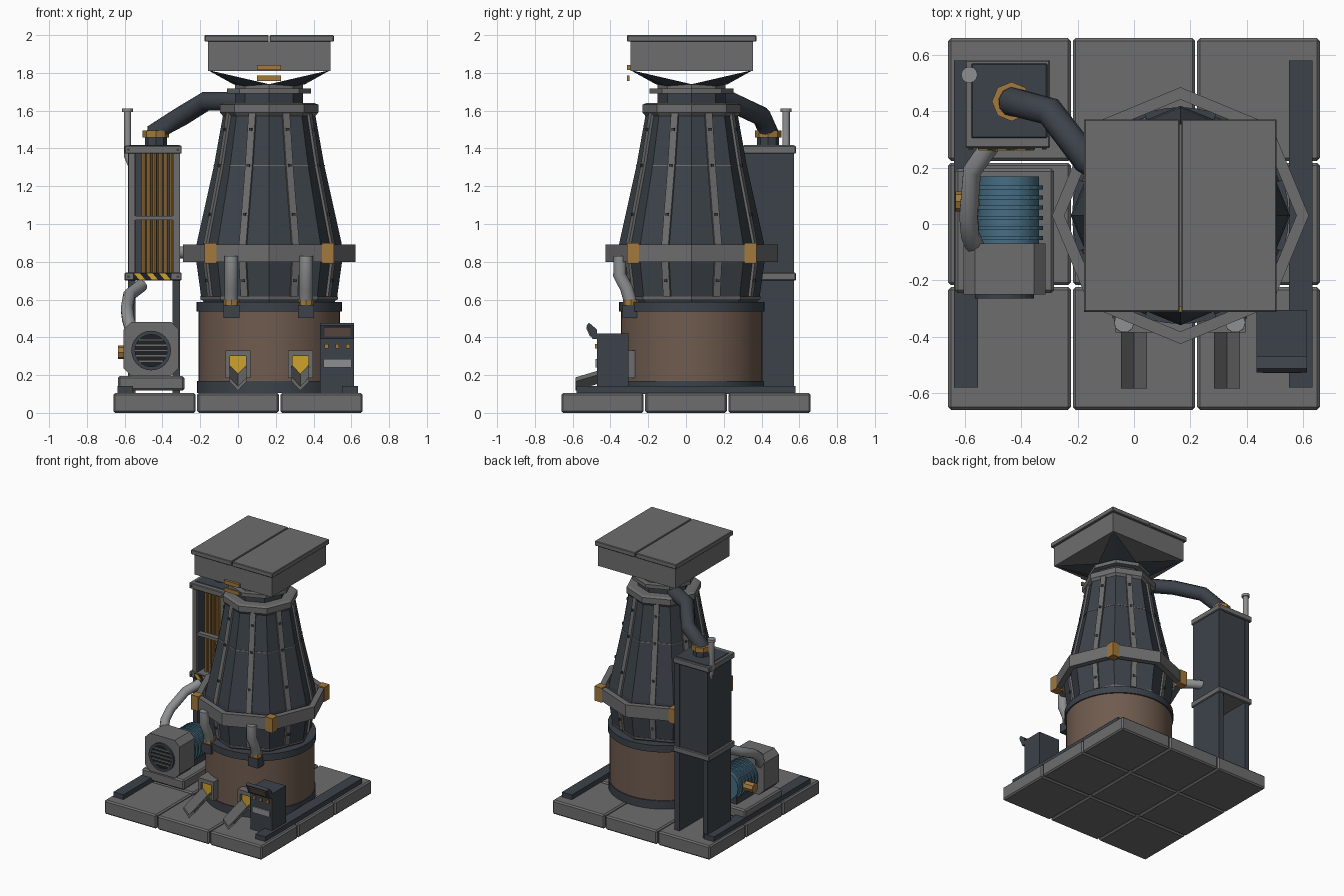
import bpy, bmesh
from math import sin, cos, pi, radians
from mathutils import Vector, Matrix

cube = bpy.data.objects.get("Cube")
if cube:
    bpy.data.objects.remove(cube)


def material(name, *rgb):
    m = bpy.data.materials.new(name)
    m.use_nodes = True
    m.diffuse_color = (*rgb, 1)
    m.node_tree.nodes["Principled BSDF"].inputs["Base Color"].default_value = (*rgb, 1)
    return m


GRAY = material("steel gray", .155, .155, .158)
DARK = material("dark slate", .045, .055, .068)
BROWN = material("fired brick", .16, .105, .077)
ORANGE = material("bronze", .36, .19, .045)
YELLOW = material("hot yellow", .62, .36, .025)
BLUE = material("motor blue", .06, .155, .23)
LIGHT = material("light pipe gray", .27, .275, .285)
BLACK = material("soot black", .014, .015, .017)
CX, CY = .165, .03      # furnace axis


def finish(name, bm, mat, smooth=False):
    bmesh.ops.recalc_face_normals(bm, faces=bm.faces)
    me = bpy.data.meshes.new(name)
    bm.to_mesh(me)
    bm.free()
    me.materials.append(mat)
    ob = bpy.data.objects.new(name, me)
    bpy.context.collection.objects.link(ob)
    if smooth:
        bpy.ops.object.select_all(action='DESELECT')
        ob.select_set(True)
        bpy.context.view_layer.objects.active = ob
        bpy.ops.object.shade_smooth_by_angle(angle=radians(30))
    return ob


def box(name, x, y, z, mat, bevel=0, rot=None):
    """Box from (min, max) ranges, optionally bevelled and turned on its centre."""
    bm = bmesh.new()
    bmesh.ops.create_cube(bm, size=1)
    for v in bm.verts:
        v.co = Vector(v.co[i] * (r[1] - r[0]) for i, r in enumerate((x, y, z)))
    if bevel:
        bmesh.ops.bevel(bm, geom=bm.edges[:], offset=bevel, segments=1, affect='EDGES')
    mid = Matrix.Translation([(r[0] + r[1]) / 2 for r in (x, y, z)])
    bm.transform(mid @ rot if rot else mid)
    return finish(name, bm, mat)


def lathe(name, profile, mat, sides=8, at=(CX, CY, 0), axis='Z', ring=False, smooth=False):
    """Spin a (radius, height) profile; ring joins its ends, otherwise ends are capped."""
    bm = bmesh.new()
    rows = [[bm.verts.new((r * cos(2 * pi * i / sides), r * sin(2 * pi * i / sides), h))
             for i in range(sides)] for r, h in profile]
    for a, b in zip(rows, rows[1:] + rows[:1] if ring else rows[1:]):
        for i in range(sides):
            j = (i + 1) % sides
            bm.faces.new((a[i], a[j], b[j], b[i]))
    if not ring:
        bm.faces.new(rows[0])
        bm.faces.new(rows[-1])
    turn = {'Z': Matrix(), 'Y': Matrix.Rotation(pi / 2, 4, 'X'), 'X': Matrix.Rotation(-pi / 2, 4, 'Y')}
    bm.transform(Matrix.Translation(at) @ turn[axis])
    return finish(name, bm, mat, smooth)


def drum(name, r, lo, hi, mat, **kw):
    return lathe(name, [(r, lo), (r, hi)], mat, **kw)


def extrude(name, outline, axis, lo, hi, mat):
    """Extrude a 2D outline along X or Y."""
    bm = bmesh.new()
    put = (lambda p, d: (d, p[0], p[1])) if axis == 'X' else (lambda p, d: (p[0], d, p[1]))
    a, b = [[bm.verts.new(put(p, d)) for p in outline] for d in (lo, hi)]
    bm.faces.new(a)
    bm.faces.new(b)
    for i in range(len(a)):
        bm.faces.new((a[i - 1], a[i], b[i], b[i - 1]))
    return finish(name, bm, mat)


def tube(name, pts, r, mat):
    cu = bpy.data.curves.new(name, 'CURVE')
    cu.dimensions = '3D'
    cu.bevel_depth, cu.bevel_resolution, cu.use_fill_caps = r, 3, True
    sp = cu.splines.new('POLY')
    sp.points.add(len(pts) - 1)
    for p, co in zip(sp.points, pts):
        p.co = (*co, 1)
    ob = bpy.data.objects.new(name, cu)
    bpy.context.collection.objects.link(ob)
    cu.materials.append(mat)
    return ob


# Ground slabs and side rails
cuts = [(-.66, -.224), (-.217, .217), (.224, .66)]
for x in cuts:
    for y in cuts:
        box("base_slab", x, y, (0, .106), GRAY, .01)
for x in (-.597, .593):
    box("base_rail", (x - .042, x + .042), (-.58, .58), (.1, .142), DARK)

# Brick hearth with steel hoops
drum("hearth", .375, .11, .56, BROWN, sides=48, smooth=True)
drum("hearth_bottom_hoop", .382, .106, .168, DARK, sides=48, smooth=True)
drum("hearth_top_hoop", .385, .537, .588, DARK, sides=48, smooth=True)

# Octagonal shaft with ribs on the middle of every side
shaft = [(.345, .58), (.36, .615), (.39, .83), (.383, .9), (.292, 1.31), (.24, 1.6)]
lathe("shaft", shaft, DARK)
lathe("shaft_foot_band", [(.352, .598), (.362, .598), (.365, .615), (.355, .615)], GRAY, ring=True)
lathe("shaft_seam", [(.285, 1.307), (.296, 1.307), (.295, 1.313), (.285, 1.313)], GRAY, ring=True)
for k in range(8):
    turn = Matrix.Translation((CX, CY, 0)) @ Matrix.Rotation(pi / 8 + k * pi / 4, 4, 'Z')
    rib = extrude("shaft_rib", [(r * cos(pi / 8) + d, z) for d, path in ((.014, shaft[1:]), (-.01, shaft[:0:-1]))
                                for r, z in path], 'Y', -.02, .02, GRAY)
    rib.data.transform(turn)
    bracket = box("collar_bracket", (.33, .4), (-.022, .022), (.82, .87), DARK)
    bracket.data.transform(turn)
    for z, r in ((.7, .372), (1.05, .35), (1.31, .292), (1.5, .258)):
        bolt = box("rib_bolt", (r * cos(pi / 8), r * cos(pi / 8) + .022), (-.008, .008), (z - .008, z + .008), DARK)
        bolt.data.transform(turn)

# Blast collar and its corner clamps
lathe("blast_collar", [(.412, .8), (.456, .8), (.456, .892), (.412, .892)], GRAY, ring=True)
for sx in (-1, 1):
    for sy in (-1, 1):
        x, y = CX + sx * .311, CY + sy * .311
        box("collar_clamp", (x - .031, x + .031), (y - .031, y + .031), (.79, .9), ORANGE)

# Throat, plate and funnel
lathe("shaft_crown", [(.24, 1.572), (.245, 1.572), (.26, 1.59), (.26, 1.632), (.24, 1.64)], GRAY)
drum("throat", .18, 1.62, 1.7, DARK)
drum("throat_plate", .222, 1.69, 1.717, GRAY)
drum("funnel_neck", .18, 1.71, 1.742, GRAY)
bm = bmesh.new()
for sx in (-1, 1):
    for sy in (-1, 1):
        d = .19 * cos(pi / 4)
        tip, ax, dg, ay = [bm.verts.new((CX + sx * x, CY + sy * y, z)) for x, y, z in
                           ((.325, .325, 1.815), (.19, 0, 1.74), (d, d, 1.73), (0, .19, 1.74))]
        bm.faces.new((tip, ax, dg))
        bm.faces.new((tip, dg, ay))
        bm.faces.new((tip, ay, ax))
        bm.faces.new((ax, ay, dg))
finish("funnel_flaps", bm, DARK)

# Charging hopper with a split lid
box("hopper", (CX - .325, CX + .325), (CY - .325, CY + .325), (1.81, 1.967), GRAY)
for s in (-1, 1):
    box("hopper_lid", sorted((CX + s * .003, CX + s * .342)), (CY - .342, CY + .342), (1.965, 2), GRAY, .004)
box("hopper_latch", (.1, .228), (-.312, -.29), (1.815, 1.842), ORANGE)
box("lower_latch", (.1, .228), (-.312, -.298), (1.758, 1.785), ORANGE)

# Exhaust duct to the heater tower
tube("exhaust_duct", [(.08, .08, 1.65), (-.17, .23, 1.65), (-.3, .4, 1.57), (-.435, .435, 1.49),
                      (-.44, .435, 1.4)], .052, DARK)
drum("duct_flange", .07, 1.458, 1.495, ORANGE, at=(-.435, .435, 0))
drum("duct_foot", .058, 1.4, 1.46, DARK, at=(-.435, .435, 0))

# Heater tower: side walls, back, glowing bars, plates
for x in (-.562, -.326):
    box("tower_wall", (x - .02, x + .02), (.29, .572), (.1, 1.38), DARK)
for x in (-.562, -.326):
    box("tower_front_post", (x - .018, x + .018), (.282, .291), (.74, 1.375), GRAY)
box("tower_back", (-.56, -.33), (.37, .568), (.71, 1.38), DARK)
for k in range(6):
    drum("heater_bar", .012, .73, 1.38, ORANGE, at=(-.502 + k * .03, .335, 0))
box("heater_crossbar", (-.545, -.345), (.288, .325), (1.02, 1.043), GRAY)
for z in (.7, 1.372):
    box("tower_plate", (-.6, -.298), (.27, .582), (z, z + .043), GRAY, .005)
    for x in (-.58, -.318):
        drum("plate_bolt", .008, 0, .008, DARK, at=(x, .272, z + .021), axis='Y')
box("tower_top_panel", (-.578, -.308), (.305, .57), (1.41, 1.419), DARK, .004)
box("hazard_backing", (-.555, -.352), (.265, .272), (.704, .74), BLACK)
for x in (-.552, -.485, -.418):
    extrude("hazard_stripe", [(x, .74), (x + .032, .74), (x + .062, .704), (x + .03, .704)], 'Y', .262, .268, YELLOW)
tube("vent_pipe", [(-.555, .53, 1.29), (-.585, .53, 1.36), (-.585, .53, 1.6)], .02, LIGHT)
drum("vent_rim", .029, 1.592, 1.612, LIGHT, sides=12, at=(-.585, .53, 0))
tube("tower_blast_link", [(-.15, .25, .85), (-.25, .33, .85), (-.34, .38, .85)], .033, LIGHT)

# Blower: plinth, chamfered housing, grille, finned motor
box("blower_plinth", (-.636, -.284), (-.245, .197), (.118, .195), GRAY, .01)
c, x0, x1, z0, z1 = .04, -.605, -.315, .195, .482
extrude("blower_housing", [(x0 + c, z0), (x1 - c, z0), (x1, z0 + c), (x1, z1 - c),
                           (x1 - c, z1), (x0 + c, z1), (x0, z1 - c), (x0, z0 + c)], 'Y', -.25, -.07, GRAY)
grille = (-.46, -.25, .33)
lathe("grille_rim", [(.085, -.01), (.105, -.01), (.105, .014), (.085, .014)], DARK, sides=24, at=grille, axis='Y', ring=True)
drum("grille_dark", .09, -.01, .003, BLACK, sides=24, at=grille, axis='Y')
for k in range(-2, 3):
    w = (.085 ** 2 - (k * .028) ** 2) ** .5
    z = .33 + k * .028
    box("grille_slat", (-.46 - w, -.46 + w), (-.262, -.25), (z - .006, z + .006), GRAY)
drum("motor", .108, -.168, .08, BLUE, sides=20, at=(-.445, 0, .325), axis='Y', smooth=True)
for k in range(6):
    y = -.05 + k * .036
    drum("motor_fin", .121, -.007, .007, BLUE, sides=20, at=(-.445, y, .325), axis='Y')
box("motor_foot", (-.53, -.36), (-.05, .15), (.19, .25), DARK)
drum("motor_cap", .036, 0, .09, ORANGE, at=(-.545, .08, .32), axis='X')
tube("air_pipe", [(-.56, -.09, .42), (-.582, -.04, .5), (-.588, .03, .55), (-.575, .19, .625),
                  (-.51, .28, .675)], .034, LIGHT)

for x in (-.035, .36):
    # Blast downpipe
    tube("blast_downpipe", [(x, -.35, .83), (x, -.352, .73), (x, -.315, .66), (x, -.292, .58)], .036, LIGHT)
    drum("downpipe_flange", .042, .568, .6, ORANGE, at=(x, -.292, 0))
    box("downpipe_block", (x - .042, x + .042), (-.335, -.25), (.503, .572), DARK)
for x in (0, .33):
    # Tap hole frame and V-shaped runner
    for s in (-1, 1):
        box("tap_frame_side", sorted((x + s * .042, x + s * .066)), (-.385, -.27), (.185, .33), GRAY)
    box("tap_frame_top", (x - .066, x + .066), (-.385, -.27), (.3, .33), GRAY)
    box("tap_glow", (x - .043, x + .043), (-.365, -.27), (.19, .302), YELLOW)
    for s in (-1, 1):
        runner = extrude("runner_side", [(x, .13), (x + s * .046, .178), (x + s * .046, .2), (x, .152)],
                         'Y', -.585, -.35, GRAY)
        for v in runner.data.vertices:
            v.co.z += (v.co.y + .585) * .3 - .012

# Control desk
box("control_cabinet", (.435, .615), (-.47, -.305), (.106, .42), DARK)
extrude("control_head", [(-.47, .39), (-.495, .39), (-.527, .462), (-.513, .477), (-.47, .44)], 'X', .435, .615, DARK)
tilt = Matrix.Rotation(radians(24), 4, 'X')
box("control_screen", (.457, .595), (-.519, -.51), (.403, .455), BROWN, 0, tilt)
for x in (.468, .525, .582):
    box("control_button", (x - .01, x + .01), (-.482, -.468), (.342, .366), ORANGE)
box("control_plate", (.452, .6), (-.478, -.469), (.24, .286), LIGHT)
